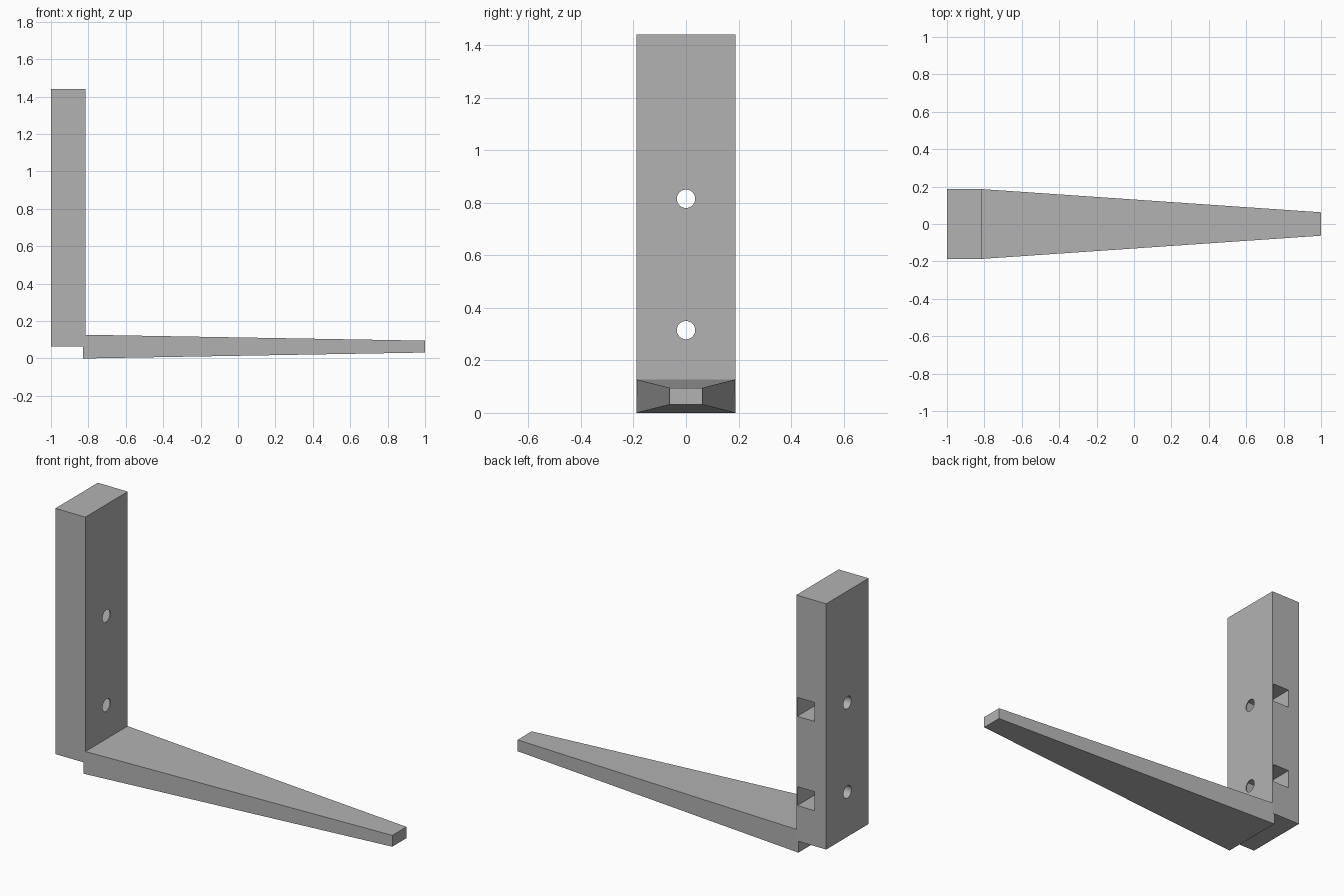
import bpy
import math

cube = bpy.data.objects.get("Cube")
if cube:
    bpy.data.objects.remove(cube, do_unlink=True)

grey = bpy.data.materials.new("plain grey")
grey.use_nodes = True
colour = (0.45, 0.45, 0.45, 1)
grey.diffuse_color = colour
grey.node_tree.nodes["Principled BSDF"].inputs["Base Color"].default_value = colour


def box(name, low, high):
    """Axis-aligned box between two corners."""
    bpy.ops.mesh.primitive_cube_add(size=1)
    ob = bpy.context.object
    ob.name = name
    for v in ob.data.vertices:
        v.co = [(a if c < 0 else b) for a, b, c in zip(low, high, v.co)]
    ob.data.materials.append(grey)
    return ob


def cut(target, cutter):
    """Subtract the cutter from the target, then discard it."""
    cutter.hide_render = True
    mod = target.modifiers.new("cut", 'BOOLEAN')
    mod.operation = 'DIFFERENCE'
    mod.solver = 'EXACT'
    mod.object = cutter
    bpy.context.view_layer.objects.active = target
    bpy.ops.object.modifier_apply(modifier=mod.name)
    bpy.data.objects.remove(cutter, do_unlink=True)


HALF = 0.1875   # half width of the bracket
MID = 0.0635    # centre height of the arm
FACE = -0.815   # inner face of the post

# Upright post with nut pockets from the back and bolt holes through it
post = box("post", (-1, -HALF, MID), (FACE, HALF, 1.44))
for z in (0.315, 0.815):
    cut(post, box("pocket_cutter", (-0.928, -0.053, z - 0.053),
                  (FACE - 0.006, HALF + 0.1, z + 0.053)))
    bpy.ops.mesh.primitive_cylinder_add(vertices=32, radius=0.035, depth=0.6,
                                        location=(-0.9, 0, z),
                                        rotation=(0, math.pi / 2, 0))
    hole = bpy.context.object
    hole.data.materials.append(grey)
    cut(post, hole)
bpy.ops.object.select_all(action='DESELECT')
post.select_set(True)
bpy.context.view_layer.objects.active = post
bpy.ops.object.shade_smooth_by_angle(angle=math.radians(30))

# Arm tapering in width and height towards its tip
arm = box("arm", (-0.8275, -HALF, 0), (1, HALF, 2 * MID))
for v in arm.data.vertices:
    if v.co.x > 0:
        v.co.y /= 3
        v.co.z = MID + (v.co.z - MID) / 2
